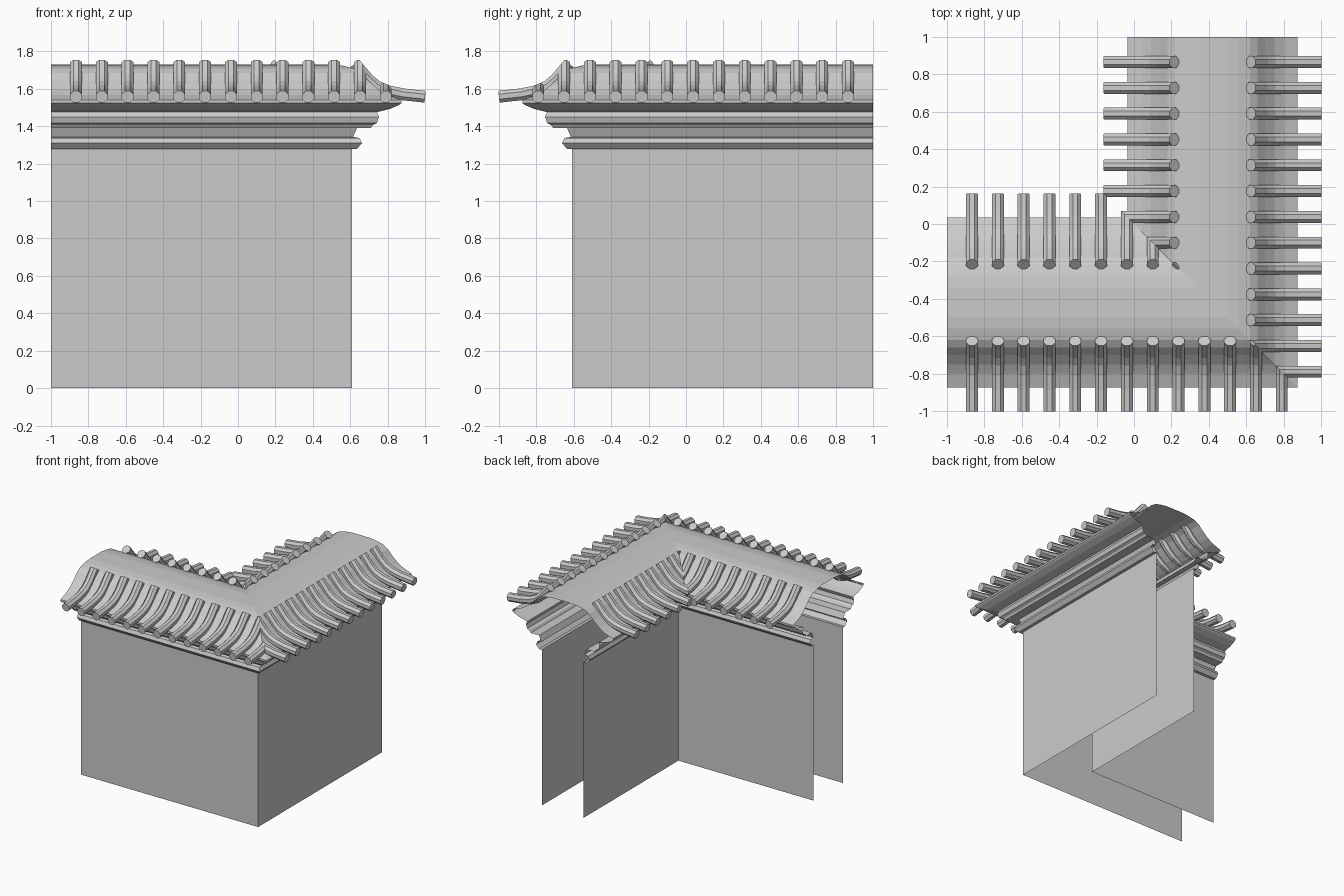
import bpy, bmesh, math
from mathutils import Vector

if "Cube" in bpy.data.objects:
    bpy.data.objects.remove(bpy.data.objects["Cube"])

MID = 0.42      # wall centreline: y = -MID on the front arm, x = MID on the side arm
TILE_R = 0.033


def finish(name, bm, smooth=None):
    """Cut the front arm on the corner mitre, then reflect it into the side arm."""
    geom = bm.verts[:] + bm.edges[:] + bm.faces[:]
    bmesh.ops.bisect_plane(bm, geom=geom, plane_co=(0, 0, 0), plane_no=(1, 1, 0), clear_outer=True)
    dup = bmesh.ops.duplicate(bm, geom=bm.verts[:] + bm.edges[:] + bm.faces[:])["geom"]
    for v in [g for g in dup if isinstance(g, bmesh.types.BMVert)]:
        v.co.x, v.co.y = -v.co.y, -v.co.x
    bmesh.ops.reverse_faces(bm, faces=[g for g in dup if isinstance(g, bmesh.types.BMFace)])
    bmesh.ops.remove_doubles(bm, verts=bm.verts[:], dist=0.0002)
    mesh = bpy.data.meshes.new(name)
    bm.to_mesh(mesh)
    bm.free()
    ob = bpy.data.objects.new(name, mesh)
    bpy.context.collection.objects.link(ob)
    if smooth:
        bpy.context.view_layer.objects.active = ob
        ob.select_set(True)
        bpy.ops.object.shade_smooth_by_angle(angle=math.radians(smooth))
        ob.select_set(False)
    return ob


def sheet(name, profile):
    """Open strip: profile of (outward offset, height) run along x."""
    bm = bmesh.new()
    rows = [[bm.verts.new((x, -MID - d, z)) for x in (-1, 1.2)] for d, z in profile]
    for a, b in zip(rows, rows[1:]):
        bm.faces.new((a[0], a[1], b[1], b[0]))
    return finish(name, bm)


def tube(bm, x, side, path, n=8):
    """Round roof tile following a path in the y-z plane."""
    pts = [Vector((x, -MID - side * d, z)) for d, z in path]
    rings = []
    for i, p in enumerate(pts):
        t = (pts[min(i + 1, len(pts) - 1)] - pts[max(i - 1, 0)]).normalized()
        up = Vector((1, 0, 0)).cross(t)
        ring = []
        for k in range(n):
            a = 2 * math.pi * (k + 0.5) / n
            ring.append(bm.verts.new(p + TILE_R * 1.04 * (math.cos(a) * Vector((1, 0, 0)) + math.sin(a) * up)))
        rings.append(ring)
    for a, b in zip(rings, rings[1:]):
        for k in range(n):
            j = (k + 1) % n
            bm.faces.new((a[k], a[j], b[j], b[k]))
    bm.faces.new(rings[0][::-1])
    bm.faces.new(rings[-1])


def inner(profile):
    return [(-d, z) for d, z in reversed(profile)]


# plain wall faces
wall = [(0.19, 0), (0.19, 1.28)]
sheet("outer_wall", wall)
sheet("inner_wall", inner(wall))

# stepped cornice under the eaves
cornice = [(0.19, 1.278), (0.215, 1.278), (0.243, 1.31), (0.23, 1.337), (0.195, 1.343),
           (0.216, 1.39), (0.29, 1.39), (0.30, 1.406), (0.323, 1.417), (0.334, 1.45),
           (0.323, 1.476), (0.39, 1.492), (0.44, 1.513), (0.455, 1.524), (0.455, 1.54)]
sheet("outer_cornice", cornice)
sheet("inner_cornice", inner(cornice))

# curved roof skin with rounded ridge
half = [(0.455, 1.54), (0.42, 1.553), (0.38, 1.568), (0.33, 1.598), (0.28, 1.642),
        (0.24, 1.684), (0.20, 1.709), (0.14, 1.724), (0.08, 1.731)]
sheet("roof", half + inner(half))

# rows of round tiles down both slopes
path = [(0.205, 1.735), (0.235, 1.699), (0.275, 1.652), (0.32, 1.614),
        (0.38, 1.588), (0.46, 1.571), (0.58, 1.558)]
for name, side in (("outer_tiles", 1), ("inner_tiles", -1)):
    bm = bmesh.new()
    for i in range(13):
        tube(bm, -0.866 + 0.138 * i, side, path)
    bmesh.ops.recalc_face_normals(bm, faces=bm.faces[:])
    finish(name, bm)
